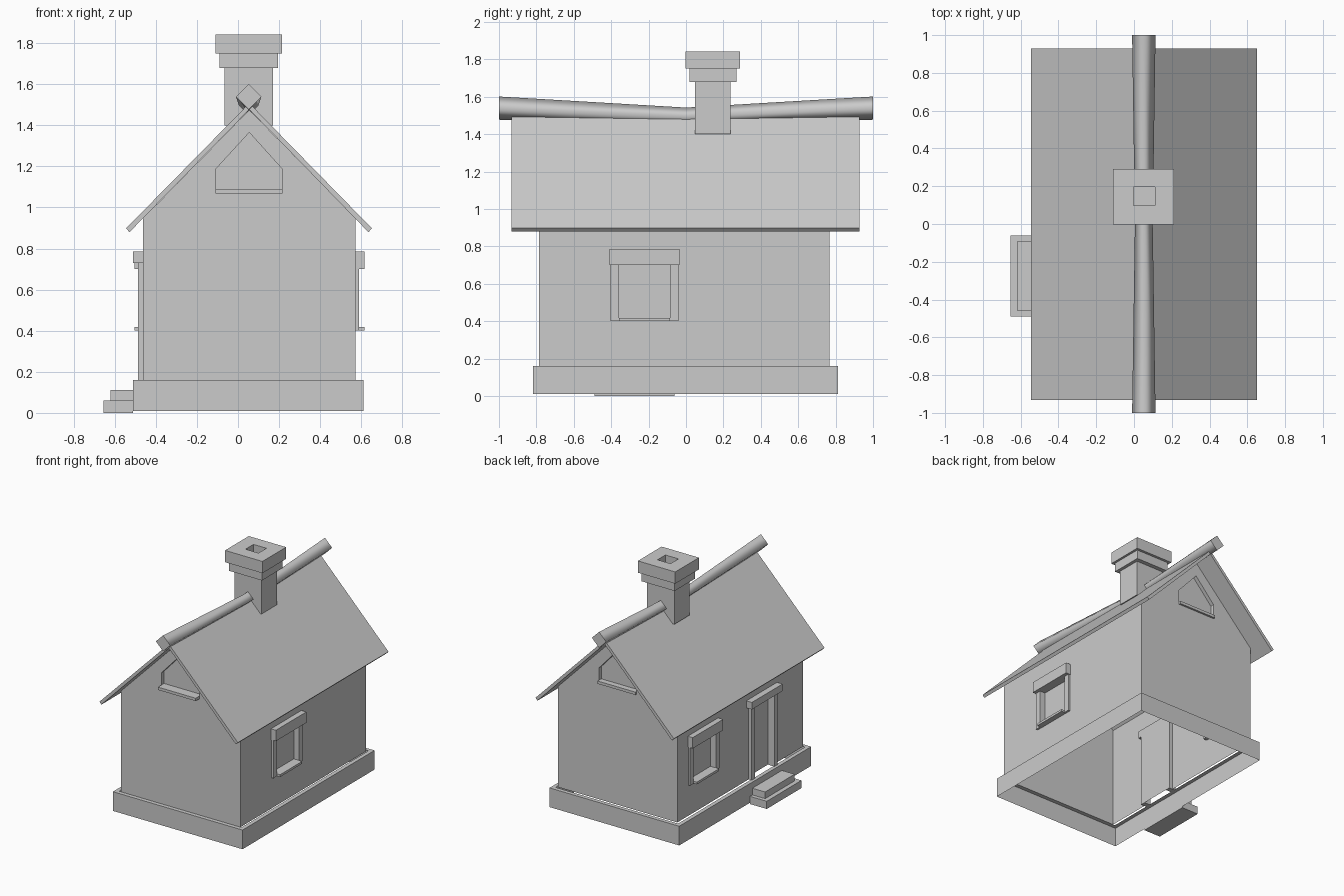
import bpy, bmesh
from mathutils import Vector

if "Cube" in bpy.data.objects:
    bpy.data.objects.remove(bpy.data.objects["Cube"])

CX = 0.055  # centre line of the house


def finish(name, bm):
    bmesh.ops.recalc_face_normals(bm, faces=bm.faces)
    me = bpy.data.meshes.new(name)
    bm.to_mesh(me)
    bm.free()
    ob = bpy.data.objects.new(name, me)
    bpy.context.collection.objects.link(ob)
    return ob


def box(name, x0, x1, y0, y1, z0, z1):
    return prism(name, [(x0, z0), (x1, z0), (x1, z1), (x0, z1)], y0, y1)


def prism(name, pts, y0, y1):
    """Extrude an x-z profile along y."""
    bm = bmesh.new()
    f = bm.faces.new([bm.verts.new((x, y0, z)) for x, z in pts])
    r = bmesh.ops.extrude_face_region(bm, geom=[f])
    vs = [v for v in r['geom'] if isinstance(v, bmesh.types.BMVert)]
    bmesh.ops.translate(bm, verts=vs, vec=(0, y1 - y0, 0))
    return finish(name, bm)


def cut(ob, cutters):
    for c in cutters:
        m = ob.modifiers.new("cut", 'BOOLEAN')
        m.operation, m.solver, m.object = 'DIFFERENCE', 'EXACT', c
    dg = bpy.context.evaluated_depsgraph_get()
    me = bpy.data.meshes.new_from_object(ob.evaluated_get(dg))
    ob.modifiers.clear()
    ob.data = me
    for c in cutters:
        bpy.data.objects.remove(c)


def open_shell(ob, test):
    """Remove the faces that satisfy the test."""
    bm = bmesh.new()
    bm.from_mesh(ob.data)
    bm.normal_update()
    dead = [f for f in bm.faces if test(f)]
    bmesh.ops.delete(bm, geom=dead, context='FACES')
    bm.to_mesh(ob.data)
    bm.free()


# plinth: open shell with a ledge around the walls
plinth = box("plinth", -0.51, 0.612, -0.818, 0.812, 0.01, 0.16)
bm = bmesh.new()
bm.from_mesh(plinth.data)
bm.normal_update()
top = [f for f in bm.faces if f.normal.z > 0.9]
bottom = [f for f in bm.faces if f.normal.z < -0.9]
bmesh.ops.inset_individual(bm, faces=top, thickness=0.045)
bmesh.ops.delete(bm, geom=top + bottom, context='FACES')
bm.to_mesh(plinth.data)
bm.free()

# walls with recessed openings
WL, WR, WF, WB = -0.462, 0.572, -0.787, 0.767
REC = 0.03
walls = prism("walls", [(WL, 0.16), (WR, 0.16), (WR, 0.947), (CX, 1.475), (WL, 0.947)], WF, WB)
gable = [(-0.11, 1.07), (0.217, 1.07), (0.217, 1.185), (CX, 1.365), (-0.11, 1.185)]
cut(walls, [
    box("cut_window_right", WR - REC, WR + 0.1, -0.36, -0.085, 0.41, 0.71),
    box("cut_window_left", WL - 0.1, WL + REC, 0.315, 0.585, 0.41, 0.71),
    box("cut_door", WL - 0.1, WL + REC, -0.395, -0.155, 0.1, 0.735),
    prism("cut_gable_front", gable, WF - 0.1, WF + REC),
    prism("cut_gable_back", gable, WB - REC, WB + 0.1),
])
open_shell(walls, lambda f: f.calc_center_median().z < 0.161 or
           (f.normal.z > 0.3 and abs(f.normal.x) > 0.3))


# frames on the side walls (side is +1 right, -1 left)
def side_box(name, side, out, y0, y1, z0, z1, inner=0.0):
    w = WR if side > 0 else WL
    a, b = sorted((w - side * inner, w + side * out))
    return box(name, a, b, y0, y1, z0, z1)


for side, yc, tag in ((1, -0.222, "right"), (-1, 0.45, "left")):
    for s in (-1, 1):
        a, b = sorted((yc + s * 0.137, yc + s * 0.182))
        side_box(f"window_jamb_{tag}", side, 0.016, a, b, 0.40, 0.70, REC)
    side_box(f"window_lintel_{tag}", side, 0.043, yc - 0.188, yc + 0.188, 0.70, 0.785, REC)
    side_box(f"window_sill_{tag}", side, 0.043, yc - 0.137, yc + 0.137, 0.40, 0.418, REC)

DY = -0.275
for s in (-1, 1):
    a, b = sorted((DY + s * 0.12, DY + s * 0.16))
    side_box("door_jamb", -1, 0.026, a, b, 0.16, 0.73, REC)
side_box("door_lintel", -1, 0.048, DY - 0.19, DY + 0.19, 0.73, 0.785, REC)

# gable window sills
box("gable_sill_front", -0.11, 0.217, WF - 0.045, WF + REC, 1.068, 1.09)
box("gable_sill_back", -0.11, 0.217, WB - REC, WB + 0.015, 1.068, 1.09)

# entrance steps
box("step_lower", -0.655, -0.51, -0.49, -0.062, 0, 0.06)
box("step_upper", -0.62, -0.51, -0.457, -0.092, 0.06, 0.112)

# roof slabs
prism("roof", [(CX - 0.6, 0.898), (CX, 1.508), (CX + 0.597, 0.898), (CX + 0.58, 0.88),
               (CX, 1.477), (CX - 0.583, 0.88)], -0.933, 0.928)

# sagging four-sided ridge beam, thicker at both ends
bm = bmesh.new()
rings = []
for y, r, z in ((-1, 0.062, 1.539), (0, 0.047, 1.495), (1, 0.062, 1.539)):
    rings.append([bm.verts.new((CX - 0.003 + dx * r, y, z + dz * r))
                  for dx, dz in ((1, 0), (0, 1), (-1, 0), (0, -1))])
for a, b in zip(rings, rings[1:]):
    for i in range(4):
        j = (i + 1) % 4
        bm.faces.new((a[i], a[j], b[j], b[i])).smooth = True
bm.faces.new(rings[0])
bm.faces.new(rings[-1])
finish("ridge_beam", bm)

# chimney
box("chimney_shaft", -0.065, 0.17, 0.047, 0.237, 1.40, 1.68)
box("chimney_collar", -0.09, 0.195, 0.018, 0.27, 1.68, 1.75)
cap = box("chimney_cap", -0.11, 0.213, -0.003, 0.29, 1.75, 1.842)
cut(cap, [box("cut_flue", -0.003, 0.11, 0.097, 0.195, 1.7, 1.9)])
